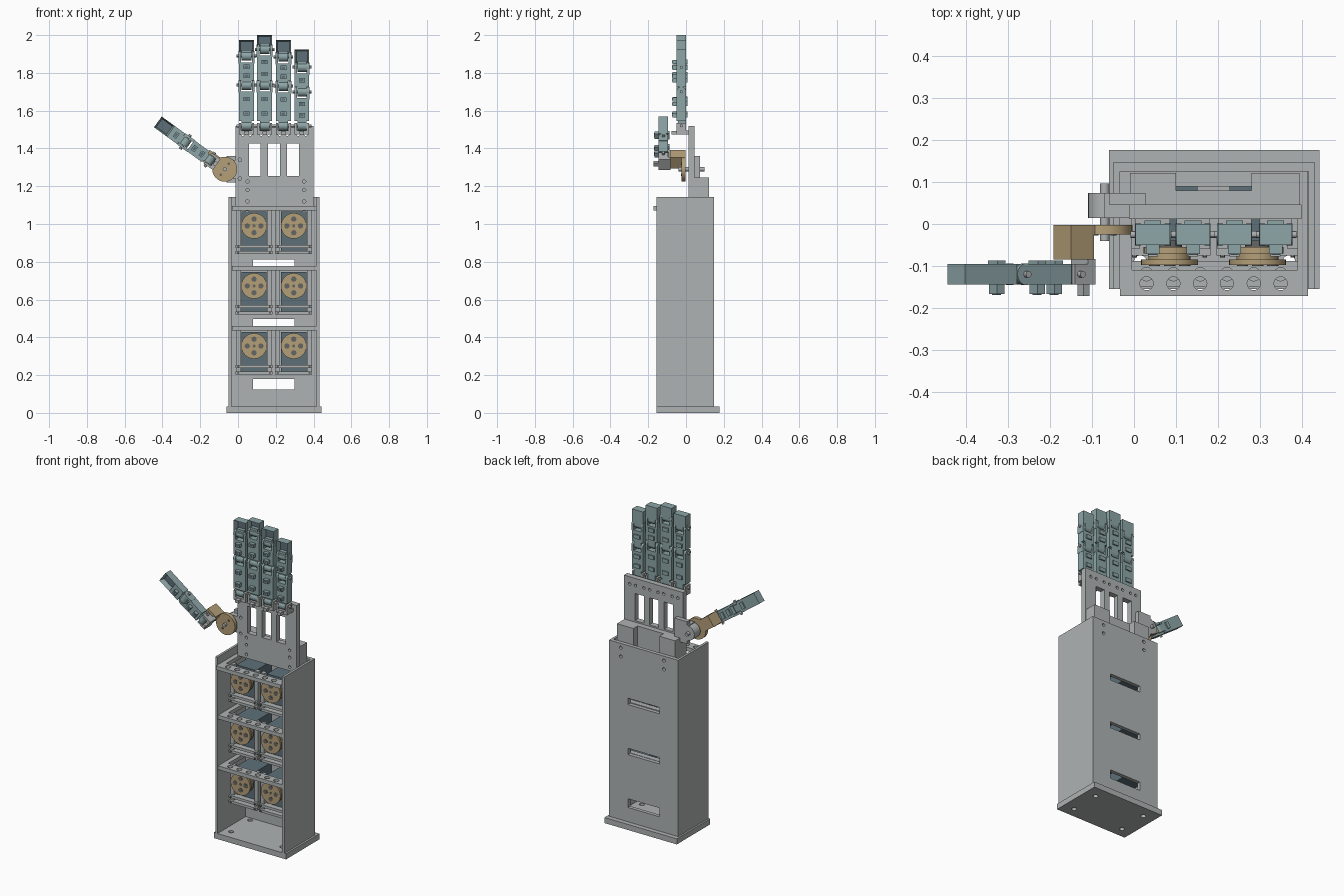
import bpy, bmesh
from math import radians
from mathutils import Matrix, Vector

cube = bpy.data.objects.get("Cube")
if cube:
    bpy.data.objects.remove(cube, do_unlink=True)


def material(name, rgb):
    m = bpy.data.materials.new(name)
    m.use_nodes = True
    m.diffuse_color = (*rgb, 1)
    m.node_tree.nodes["Principled BSDF"].inputs["Base Color"].default_value = (*rgb, 1)
    return m


MATS = [material("light grey", (0.43, 0.45, 0.45)), material("pale teal", (0.27, 0.38, 0.39)),
        material("tan", (0.46, 0.35, 0.19)), material("slate blue", (0.11, 0.16, 0.19)),
        material("dark grey", (0.13, 0.13, 0.13))]
GREY, TEAL, TAN, SLATE, DARK = range(5)


def paint(verts, mat):
    faces = {f for v in verts for f in v.link_faces}
    for f in faces:
        f.material_index = mat
    return faces


def box(bm, x, y, z, mat=GREY):
    """Box from (low, high) ranges on each axis."""
    lo, hi = Vector((x[0], y[0], z[0])), Vector((x[1], y[1], z[1]))
    m = Matrix.Translation((lo + hi) / 2) @ Matrix.Diagonal((*(hi - lo), 1))
    return paint(bmesh.ops.create_cube(bm, size=1, matrix=m)["verts"], mat)


def cyl(bm, a, b, r, mat=GREY, sides=24):
    """Cylinder between two points."""
    a, b = Vector(a), Vector(b)
    m = Matrix.Translation((a + b) / 2) @ (b - a).to_track_quat("Z", "Y").to_matrix().to_4x4()
    paint(bmesh.ops.create_cone(bm, cap_ends=True, segments=sides, radius1=r, radius2=r,
                                depth=(b - a).length, matrix=m)["verts"], mat)


def make(name, bm, matrix=None, cutter=None):
    me = bpy.data.meshes.new(name)
    bm.to_mesh(me)
    bm.free()
    for m in MATS:
        me.materials.append(m)
    ob = bpy.data.objects.new(name, me)
    bpy.context.collection.objects.link(ob)
    if matrix:
        ob.matrix_world = matrix
    bpy.ops.object.select_all(action="DESELECT")
    ob.select_set(True)
    bpy.context.view_layer.objects.active = ob
    if cutter:
        tool = make(name + "_cutter", cutter)
        tool.hide_render = True
        bpy.ops.object.select_all(action="DESELECT")
        ob.select_set(True)
        bpy.context.view_layer.objects.active = ob
        mod = ob.modifiers.new("cut", "BOOLEAN")
        mod.operation, mod.solver, mod.object = "DIFFERENCE", "EXACT", tool
        bpy.ops.object.modifier_apply(modifier="cut")
        bpy.data.objects.remove(tool, do_unlink=True)
    bpy.ops.object.shade_smooth_by_angle(angle=radians(30))
    return ob


# Base plate with four screw holes
bm, cut = bmesh.new(), bmesh.new()
box(bm, (-0.06, 0.443), (-0.155, 0.177), (0, 0.035))
for x in (0.015, 0.37):
    for y in (-0.09, 0.1):
        cyl(cut, (x, y, -0.1), (x, y, 0.1), 0.015)
make("base_plate", bm, cutter=cut)

# Forearm case: side walls and slotted back
bm = bmesh.new()
box(bm, (-0.049, -0.034), (-0.155, 0.148), (0.035, 1.143))
box(bm, (0.416, 0.431), (-0.155, 0.148), (0.035, 1.143))
make("side_walls", bm)
bm, cut = bmesh.new(), bmesh.new()
box(bm, (-0.034, 0.416), (0.125, 0.148), (0.035, 1.143))
for z in (0.125, 0.457, 0.772):
    box(cut, (0.08, 0.3), (0, 0.3), (z, z + 0.055 if z < 0.2 else z + 0.04))
for x in (0.05, 0.35):
    for z in (1.06, 1.115):
        cyl(cut, (x, 0, z), (x, 0.3, z), 0.01)
make("back_wall", bm, cutter=cut)

# Three levels, each a shelf frame with two servos
for level in range(3):
    top = 1.095 - level * 0.318
    front = -0.172 if level == 0 else -0.15
    bm, cut = bmesh.new(), bmesh.new()
    box(bm, (-0.033, 0.415), (front, 0.125), (top - 0.024, top))
    box(cut, (-0.005, 0.39), (front + 0.062, 0.09), (top - 0.1, top + 0.1))
    for i in range(6):
        x = 0.03 + i * 0.064
        cyl(cut, (x, front + 0.03, top - 0.1), (x, front + 0.03, top + 0.1), 0.016, sides=16)
    make(f"shelf_{level + 1}", bm, cutter=cut)

    bm = bmesh.new()
    for x in (0.085, 0.295):
        hz = top - 0.105
        box(bm, (x - 0.067, x + 0.067), (-0.04, 0.118), (top - 0.245, top - 0.03), SLATE)
        # Mounting bars and posts
        for z in (top - 0.222, top - 0.255):
            box(bm, (x - 0.098, x + 0.098), (-0.075, -0.03), (z, z + 0.016))
        for s in (-1, 1):
            px = x + s * 0.084
            box(bm, (px - 0.012, px + 0.012), (-0.06, -0.03), (top - 0.255, top - 0.024))
            for z in (top - 0.214, top - 0.247):
                cyl(bm, (px, -0.08, z), (px, -0.07, z), 0.006, DARK, 10)
        # Winding spool
        cyl(bm, (x, -0.098, hz), (x, -0.085, hz), 0.068, TAN, 32)
        cyl(bm, (x, -0.085, hz), (x, -0.07, hz), 0.05, TAN)
        cyl(bm, (x, -0.07, hz), (x, -0.055, hz), 0.062, TAN, 32)
        cyl(bm, (x, -0.055, hz), (x, -0.035, hz), 0.03, DARK)
        for dx, dz in ((0, 0), (0.036, 0), (-0.036, 0), (0, 0.036), (0, -0.036)):
            r = 0.014 if dx or dz else 0.008
            cyl(bm, (x + dx, -0.1, hz + dz), (x + dx, -0.097, hz + dz), r, DARK, 14)
    make(f"servo_pair_{level + 1}", bm)

# Palm plate with slots and screw holes
bm, cut = bmesh.new(), bmesh.new()
box(bm, (-0.012, 0.4), (0.012, 0.046), (1.096, 1.52))
for x in (0.058, 0.16, 0.26):
    box(cut, (x, x + 0.062), (-0.1, 0.1), (1.255, 1.425))
holes = [(x, z) for x in (0.05, 0.35) for z in (1.12, 1.18, 1.225)]
holes += [(0.01, 1.24), (0.01, 1.34)] + [(0.045 + i * 0.098 + s, 1.475) for i in range(4) for s in (-0.02, 0.02)]
for x, z in holes:
    cyl(cut, (x, -0.1, z), (x, 0.1, z), 0.009, sides=14)
make("palm_plate", bm, cutter=cut)

# Wrist block, notched at the back
bm, cut = bmesh.new(), bmesh.new()
box(bm, (-0.01, 0.395), (0.046, 0.122), (1.096, 1.245))
box(cut, (0.1, 0.28), (0.08, 0.2), (1, 1.4))
make("wrist_block", bm, cutter=cut)

# Thumb mount on the palm
bm = bmesh.new()
box(bm, (-0.06, 0.028), (0.046, 0.074), (1.22, 1.36))
box(bm, (-0.07, -0.012), (0.014, 0.074), (1.24, 1.34))
cyl(bm, (-0.065, 0.014, 1.29), (-0.065, 0.074, 1.29), 0.045)
cyl(bm, (-0.07, -0.04, 1.29), (-0.07, 0.097, 1.29), 0.011)
make("thumb_mount", bm)

# Thumb drive disc and arm
TURN = Matrix.Rotation(radians(-54), 4, "Y")
bm = bmesh.new()
cyl(bm, (0, -0.025, 0), (0, -0.002, 0), 0.066, TAN, 32)
for s in (-1, 1):
    cyl(bm, (s * 0.036, -0.027, 0), (s * 0.036, -0.024, 0), 0.007, DARK, 12)
box(bm, (-0.036, 0.036), (-0.025, -0.002), (0.03, 0.125), TAN)
box(bm, (-0.036, 0.036), (-0.085, -0.02), (0.058, 0.125), TAN)
make("thumb_arm", bm, Matrix.Translation((-0.07, 0, 1.29)) @ TURN)


def finger(name, joints, length, w, matrix):
    """Jointed finger growing along local z, facing -y."""
    bm = bmesh.new()
    h, d = w / 2, 0.025
    # Root clevis
    box(bm, (-h, h), (-d, d + 0.012), (joints[0] - 0.045, joints[0] - 0.024))
    for s in (-1, 1):
        box(bm, sorted((s * h, s * h * 0.68)), (-d, d), (joints[0] - 0.03, joints[0] + 0.015))
    box(bm, (-0.012, 0.012), (-0.052, -d), (joints[0] - 0.045, joints[0] - 0.027))
    tip = length - 0.085
    for i, j in enumerate(joints):
        # Knuckle barrel, pin and forks
        cyl(bm, (-h * 0.62, 0, j), (h * 0.62, 0, j), 0.025, TEAL)
        cyl(bm, (-h - 0.012, 0, j), (h + 0.012, 0, j), 0.008, GREY, 12)
        if i:
            for s in (-1, 1):
                x = sorted((s * h * 0.68, s * (h + 0.002)))
                cyl(bm, (x[0], 0, j), (x[1], 0, j), 0.026, TEAL)
                box(bm, x, (-d, d), (j - 0.04, j), TEAL)
        box(bm, (-h * 0.62, h * 0.62), (-d * 0.7, d), (j, j + 0.032), TEAL)
        # Segment body with tendon guides
        last = i == len(joints) - 1
        a, b = j + 0.026, tip if last else joints[i + 1] - 0.034
        if b - a > 0.02:
            box(bm, (-h, h), (-d, d), (a, b), TEAL)
            for t in ((0.25, 0.75) if b - a > 0.08 else (0.5,)):
                z = a + (b - a) * t
                box(bm, (-0.016, 0.016), (-d - 0.022, -d), (z - 0.011, z + 0.011), TEAL)
                box(bm, (-0.01, 0.01), (-d - 0.024, -d - 0.021), (z - 0.006, z + 0.006), SLATE)
                box(bm, (-0.02, 0.02), (d, d + 0.008), (z - 0.012, z + 0.012), TEAL)
    # Fingertip with recessed pad
    faces = box(bm, (-h, h), (-d, d), (max(tip, joints[-1] + 0.012), length), TEAL)
    bm.normal_update()
    pad = min(faces, key=lambda f: f.normal.y)
    bmesh.ops.inset_region(bm, faces=[pad], thickness=0.012)
    pad.material_index = SLATE
    bmesh.ops.translate(bm, verts=pad.verts, vec=(0, 0.03, 0))
    make(name, bm, matrix)


for name, x, joints, length, w in (
        ("index_finger", 0.045, (0.02, 0.235, 0.39), 0.475, 0.082),
        ("middle_finger", 0.141, (0.02, 0.235, 0.425), 0.5, 0.08),
        ("ring_finger", 0.24, (0.02, 0.23, 0.385), 0.475, 0.08),
        ("little_finger", 0.338, (0.02, 0.2, 0.33), 0.425, 0.076)):
    finger(name, joints, length, w, Matrix.Translation((x, -0.025, 1.5)))
finger("thumb", (0.03, 0.19), 0.37, 0.07, Matrix.Translation((-0.125, -0.12, 1.323)) @ TURN)
